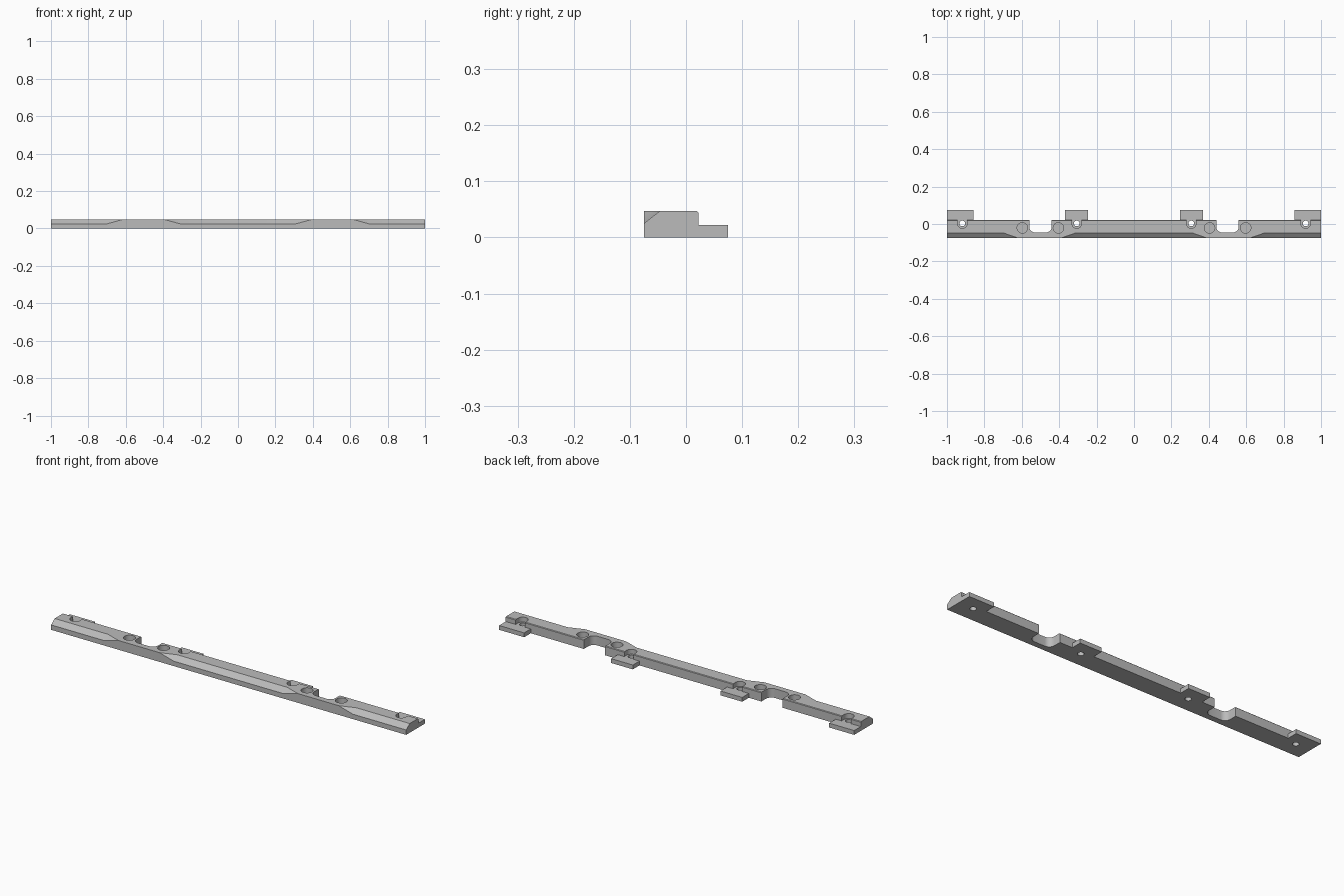
import bpy, bmesh, math
from mathutils import Vector

cube = bpy.data.objects.get("Cube")
if cube:
    bpy.data.objects.remove(cube, do_unlink=True)

FRONT, BACK, TAB_BACK = -0.075, 0.022, 0.075
TOP, TAB_TOP = 0.047, 0.022

steel = bpy.data.materials.new("plain grey")
steel.use_nodes = True
steel.diffuse_color = (0.5, 0.5, 0.5, 1)
steel.node_tree.nodes["Principled BSDF"].inputs["Base Color"].default_value = (0.5, 0.5, 0.5, 1)


def add_mesh(name, bm):
    bmesh.ops.recalc_face_normals(bm, faces=bm.faces)
    mesh = bpy.data.meshes.new(name)
    bm.to_mesh(mesh)
    bm.free()
    mesh.materials.append(steel)
    obj = bpy.data.objects.new(name, mesh)
    bpy.context.collection.objects.link(obj)
    return obj


def prism(name, outline, axis, low, high):
    """Extrude a flat outline along x or z."""
    bm = bmesh.new()
    if axis == "x":
        verts = [bm.verts.new((low, a, b)) for a, b in outline]
        move = Vector((high - low, 0, 0))
    else:
        verts = [bm.verts.new((a, b, low)) for a, b in outline]
        move = Vector((0, 0, high - low))
    face = bm.faces.new(verts)
    grown = bmesh.ops.extrude_face_region(bm, geom=[face])["geom"]
    bmesh.ops.translate(bm, vec=move, verts=[v for v in grown if isinstance(v, bmesh.types.BMVert)])
    return add_mesh(name, bm)


def hull(name, points):
    bm = bmesh.new()
    for p in points:
        bm.verts.new(p)
    bmesh.ops.convex_hull(bm, input=bm.verts)
    return add_mesh(name, bm)


def arc(cx, cy, r, start, end, steps):
    return [(cx + r * math.cos(math.radians(start + (end - start) * i / steps)),
             cy + r * math.sin(math.radians(start + (end - start) * i / steps)))
            for i in range(steps + 1)]


def rect(x0, x1, y0, y1):
    return [(x0, y0), (x1, y0), (x1, y1), (x0, y1)]


def combine(target, tool, operation):
    mod = target.modifiers.new(tool.name, "BOOLEAN")
    mod.operation, mod.solver, mod.object = operation, "EXACT", tool
    bpy.context.view_layer.objects.active = target
    bpy.ops.object.modifier_apply(modifier=mod.name)
    bpy.data.objects.remove(tool, do_unlink=True)


# Main rail with lightly eased top back edge
rail = prism("mounting_rail",
             [(FRONT, 0), (BACK, 0), (BACK, TOP - 0.003), (BACK - 0.003, TOP), (FRONT, TOP)],
             "x", -1, 1)

# Front chamfers that run out beside the wide sections
SLOPE = [(FRONT - 0.02, 0.0093), (FRONT + 0.048, 0.0627), (FRONT - 0.02, 0.0627)]


def chamfer(stations):
    pts = [(x, y, z + lift) for x, lift in stations for y, z in SLOPE]
    combine(rail, hull("chamfer_cutter", pts), "DIFFERENCE")


chamfer([(-0.39, 0.022), (-0.31, 0), (0.31, 0), (0.39, 0.022)])

for side in (-1, 1):
    chamfer([(side * 0.62, 0.022), (side * 0.70, 0), (side * 1.1, 0)])

    # Rear tabs
    for a, b in ((0.247, 0.369), (0.859, 1.0)):
        x0, x1 = sorted((side * a, side * b))
        combine(rail, prism("rear_tab", rect(x0, x1, BACK - 0.01, TAB_BACK), "z", 0, TAB_TOP), "UNION")

    # Through notch with rounded inner corners
    cx, r = side * 0.5, 0.03
    notch = (arc(cx - 0.06 + r, -0.045 + r, r, 180, 270, 8)
             + arc(cx + 0.06 - r, -0.045 + r, r, 270, 360, 8)
             + [(cx + 0.06, 0.1), (cx - 0.06, 0.1)])
    combine(rail, prism("notch_cutter", notch, "z", -0.1, 0.1), "DIFFERENCE")

    # Blind round sockets beside the notch
    for x in (0.404, 0.597):
        combine(rail, prism("socket_cutter", arc(side * x, -0.021, 0.028, 0, 348.75, 31), "z", 0.02, 0.1),
                "DIFFERENCE")

    # Screw seats open to the back, each with a through hole
    for x in (0.306, 0.918):
        seat = arc(side * x, 0.003, 0.026, 180, 360, 16) + [(side * x + 0.026, 0.1), (side * x - 0.026, 0.1)]
        combine(rail, prism("seat_cutter", seat, "z", TAB_TOP, 0.1), "DIFFERENCE")
        combine(rail, prism("hole_cutter", arc(side * x, 0.003, 0.015, 0, 345, 23), "z", -0.1, 0.1),
                "DIFFERENCE")

# Smooth the curved walls and keep the edges crisp
bpy.ops.object.select_all(action="DESELECT")
rail.select_set(True)
bpy.context.view_layer.objects.active = rail
bpy.ops.object.shade_smooth_by_angle(angle=math.radians(30))
